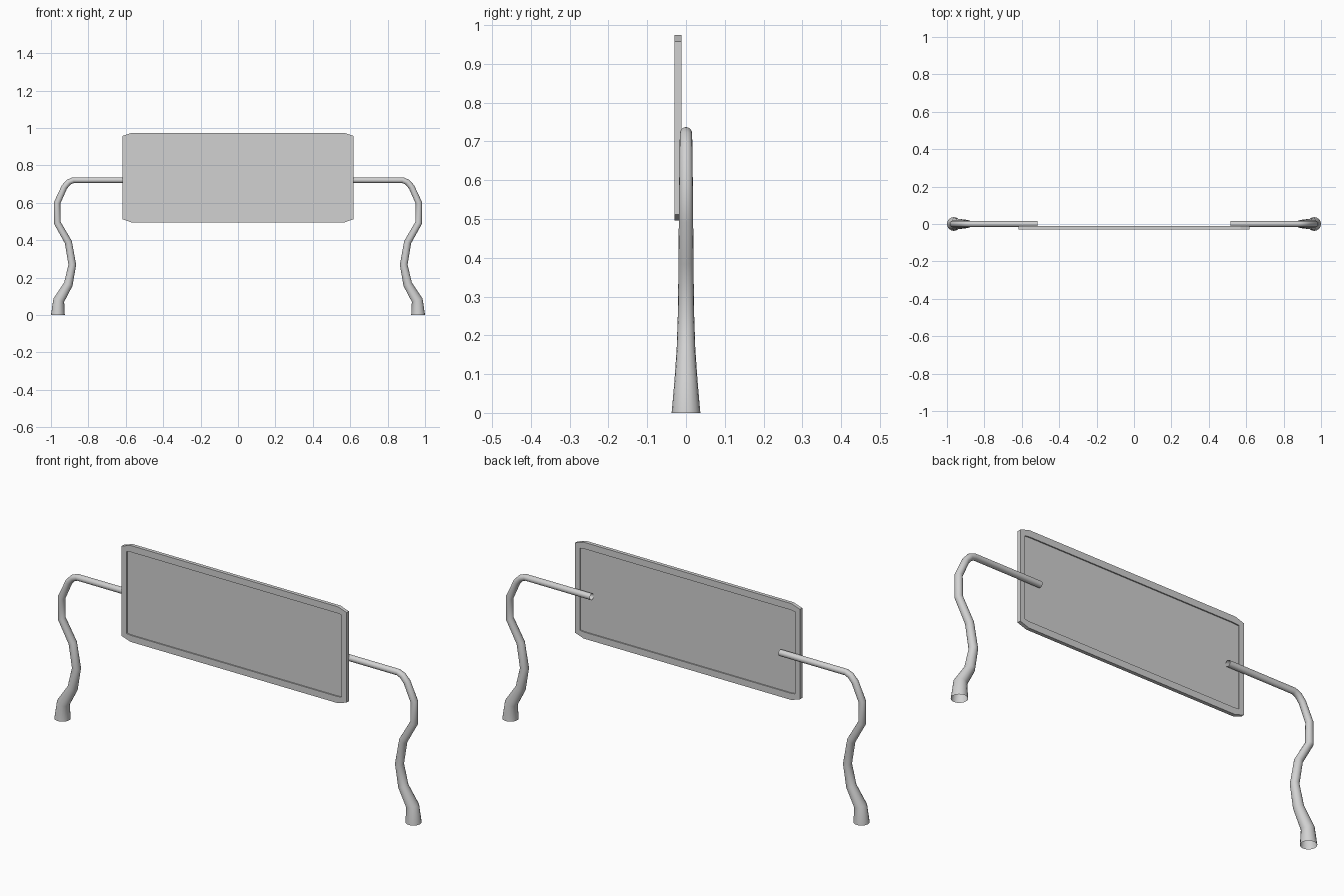
import bpy, bmesh, math
from mathutils import Vector

cube = bpy.data.objects.get("Cube")
if cube:
    bpy.data.objects.remove(cube, do_unlink=True)

grey = bpy.data.materials.new("light_grey")
grey.use_nodes = True
grey.diffuse_color = (0.64, 0.64, 0.64, 1)
grey.node_tree.nodes["Principled BSDF"].inputs["Base Color"].default_value = grey.diffuse_color


def make_object(name, bm):
    bmesh.ops.recalc_face_normals(bm, faces=bm.faces)
    mesh = bpy.data.meshes.new(name)
    bm.to_mesh(mesh)
    bm.free()
    obj = bpy.data.objects.new(name, mesh)
    bpy.context.collection.objects.link(obj)
    mesh.materials.append(grey)
    return obj


# Bent support: x, z and radius along the path from the foot to the arm's end
PATH = [(0.963, 0.0, 0.037), (0.958, 0.08, 0.03), (0.907, 0.165, 0.024),
        (0.886, 0.27, 0.0205), (0.907, 0.39, 0.0195), (0.967, 0.495, 0.0185),
        (0.967, 0.6, 0.0175), (0.928, 0.685, 0.0165), (0.905, 0.711, 0.016),
        (0.88, 0.7215, 0.0155), (0.517, 0.7215, 0.0155)]
SIDES = 16


def support(name, side):
    # Open-ended tube, its rings mitred at each bend
    bm = bmesh.new()
    points = [Vector((side * x, 0, z)) for x, z, r in PATH]
    rings = []
    for i, p in enumerate(points):
        before = (p - points[max(i - 1, 0)]).normalized()
        after = (points[min(i + 1, len(points) - 1)] - p).normalized()
        tangent = (before + after).normalized()
        if i == 0:
            tangent = Vector((0, 0, 1))  # foot sits flat on the ground
        across = Vector((tangent.z, 0, -tangent.x))
        ring = []
        for k in range(SIDES):
            a = math.tau * k / SIDES
            offset = across * math.cos(a) + Vector((0, math.sin(a), 0))
            ring.append(bm.verts.new(p + offset * PATH[i][2]))
        rings.append(ring)
    for a, b in zip(rings, rings[1:]):
        for k in range(SIDES):
            n = (k + 1) % SIDES
            bm.faces.new((a[k], a[n], b[n], b[k]))
    obj = make_object(name, bm)
    bpy.ops.object.select_all(action='DESELECT')
    obj.select_set(True)
    bpy.context.view_layer.objects.active = obj
    bpy.ops.object.shade_smooth_by_angle(angle=math.radians(60))


support("left_support", 1)
support("right_support", -1)

# Board with clipped corners and a sharp-edged recess on both faces
half_w, half_h, mid_z = 0.617, 0.239, 0.735
front_y, back_y = -0.03, -0.012
clip_x, clip_z = 0.047, 0.016
corner = [(half_w, half_h - clip_z), (half_w - clip_x, half_h)]
outline = (corner + [(-x, z) for x, z in reversed(corner)]
           + [(-x, -z) for x, z in corner] + [(x, -z) for x, z in reversed(corner)])
bm = bmesh.new()
front = [bm.verts.new((x, front_y, mid_z + z)) for x, z in outline]
back = [bm.verts.new((x, back_y, mid_z + z)) for x, z in outline]
caps = [bm.faces.new(front), bm.faces.new(back)]
for k in range(len(outline)):
    n = (k + 1) % len(outline)
    bm.faces.new((front[k], front[n], back[n], back[k]))
bmesh.ops.recalc_face_normals(bm, faces=bm.faces)
for cap, inward in zip(caps, (1, -1)):
    bmesh.ops.inset_region(bm, faces=[cap], thickness=0.033)
    floor = bmesh.ops.extrude_discrete_faces(bm, faces=[cap])["faces"][0]
    bmesh.ops.translate(bm, verts=floor.verts, vec=(0, inward * 0.006, 0))
make_object("display_board", bm)
